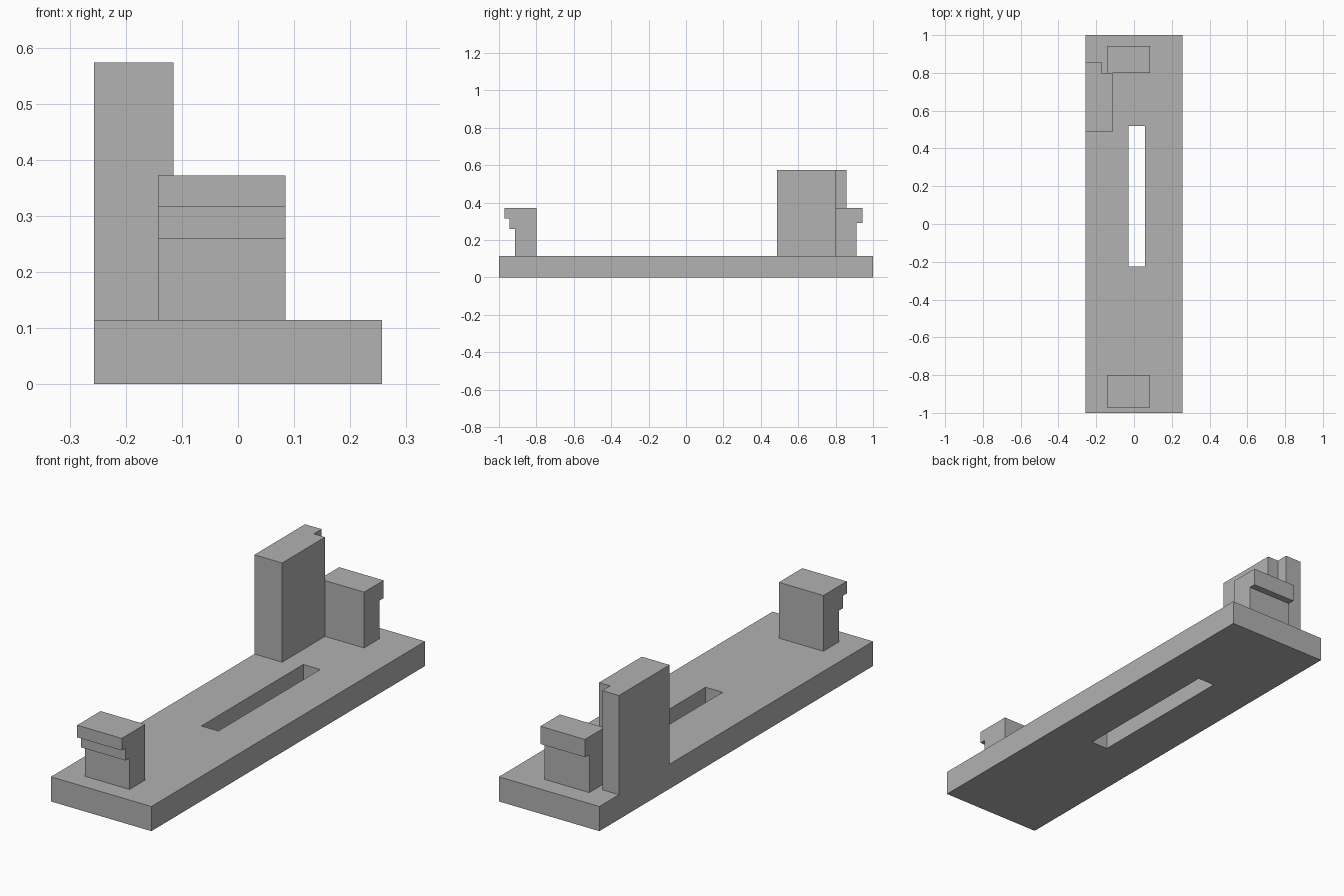
import bpy
import bmesh
from mathutils import Vector

cube = bpy.data.objects.get("Cube")
if cube:
    bpy.data.objects.remove(cube, do_unlink=True)

grey = bpy.data.materials.new("plain grey")
grey.use_nodes = True
colour = (0.445, 0.445, 0.445, 1)
grey.diffuse_color = colour
grey.node_tree.nodes["Principled BSDF"].inputs["Base Color"].default_value = colour

BASE_TOP = 0.114
CLIP_TOP = 0.372


def prism(name, profile, axis, start, end):
    """Extrude a 2D profile along x (profile is y, z) or z (profile is x, y)."""
    bm = bmesh.new()
    if axis == "x":
        points = [(start, a, b) for a, b in profile]
        offset = Vector((end - start, 0, 0))
    else:
        points = [(a, b, start) for a, b in profile]
        offset = Vector((0, 0, end - start))
    face = bm.faces.new([bm.verts.new(p) for p in points])
    result = bmesh.ops.extrude_face_region(bm, geom=[face])
    moved = [v for v in result["geom"] if isinstance(v, bmesh.types.BMVert)]
    bmesh.ops.translate(bm, verts=moved, vec=offset)
    bmesh.ops.recalc_face_normals(bm, faces=bm.faces)
    mesh = bpy.data.meshes.new(name)
    bm.to_mesh(mesh)
    bm.free()
    mesh.materials.append(grey)
    obj = bpy.data.objects.new(name, mesh)
    bpy.context.collection.objects.link(obj)
    return obj


def rectangle(x0, x1, y0, y1):
    return [(x0, y0), (x1, y0), (x1, y1), (x0, y1)]


# Base plate with a long slot cut through it
base = prism("base_plate", rectangle(-0.257, 0.257, -1, 1), "z", 0, BASE_TOP)
cutter = prism("slot_cutter", rectangle(-0.03, 0.057, -0.225, 0.52), "z", -0.1, 0.3)
cutter.hide_render = True
cutter.hide_viewport = True
cutter.display_type = "WIRE"
cut = base.modifiers.new("slot", "BOOLEAN")
cut.operation = "DIFFERENCE"
cut.solver = "EXACT"
cut.object = cutter

# Bake the slot and discard the cutter
depsgraph = bpy.context.evaluated_depsgraph_get()
slotted = bpy.data.meshes.new_from_object(base.evaluated_get(depsgraph))
base.modifiers.clear()
base.data = slotted
bpy.data.objects.remove(cutter, do_unlink=True)

# Front clip: block with two outward steps
front_profile = [(-0.8, BASE_TOP), (-0.8, CLIP_TOP), (-0.971, CLIP_TOP), (-0.971, 0.316),
                 (-0.943, 0.316), (-0.943, 0.259), (-0.914, 0.259), (-0.914, BASE_TOP)]
prism("front_clip", front_profile, "x", -0.143, 0.085)

# Back clip: block with a single outward lip
back_profile = [(0.8, BASE_TOP), (0.8, CLIP_TOP), (0.943, CLIP_TOP), (0.943, 0.29),
                (0.911, 0.29), (0.911, BASE_TOP)]
prism("back_clip", back_profile, "x", -0.143, 0.085)

# Tall side post with a notched rear corner
post_profile = [(-0.257, 0.487), (-0.115, 0.487), (-0.115, 0.8), (-0.172, 0.8),
                (-0.172, 0.857), (-0.257, 0.857)]
prism("side_post", post_profile, "z", BASE_TOP, 0.573)
